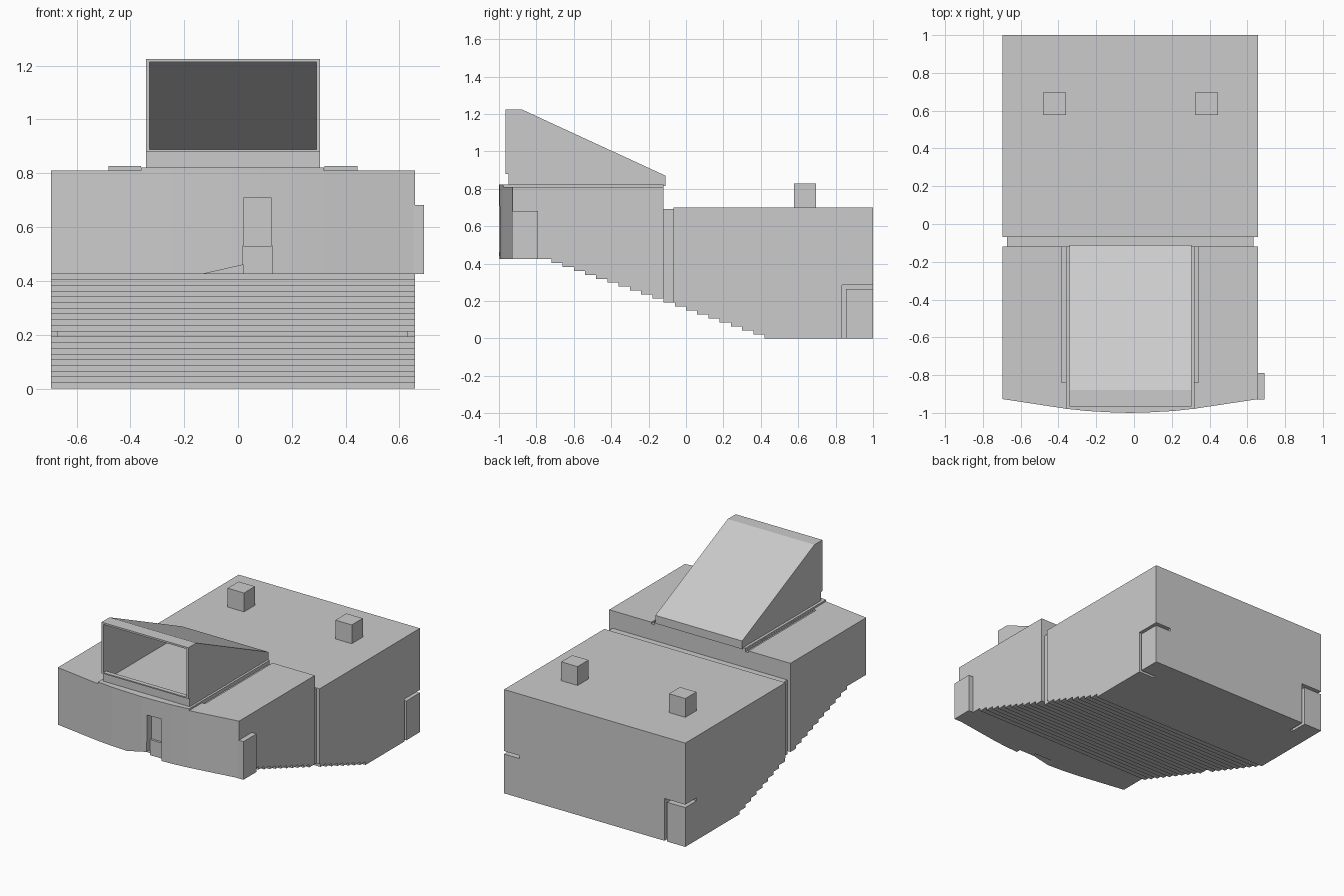
import bpy, bmesh
from mathutils import Vector

if "Cube" in bpy.data.objects:
    bpy.data.objects.remove(bpy.data.objects["Cube"])

L, R = -0.695, 0.657  # body side planes


def prism(name, pts, axis, a, b):
    """Extrude a 2D outline: axis 'x' uses (y, z) points, 'y' uses (x, z), 'z' uses (x, y)."""
    place = {'x': lambda p, t: (t, p[0], p[1]),
             'y': lambda p, t: (p[0], t, p[1]),
             'z': lambda p, t: (p[0], p[1], t)}[axis]
    bm = bmesh.new()
    lo = [bm.verts.new(place(p, a)) for p in pts]
    hi = [bm.verts.new(place(p, b)) for p in pts]
    n = len(pts)
    bm.faces.new(lo)
    bm.faces.new(hi[::-1])
    for i in range(n):
        j = (i + 1) % n
        bm.faces.new((lo[i], hi[i], hi[j], lo[j]))
    bmesh.ops.recalc_face_normals(bm, faces=bm.faces)
    me = bpy.data.meshes.new(name)
    bm.to_mesh(me)
    bm.free()
    ob = bpy.data.objects.new(name, me)
    bpy.context.collection.objects.link(ob)
    return ob


def box(name, x0, x1, y0, y1, z0, z1):
    return prism(name, [(x0, y0), (x1, y0), (x1, y1), (x0, y1)], 'z', z0, z1)


def cut(target, *cutters):
    for c in cutters:
        c.hide_render = True
        m = target.modifiers.new("cut", 'BOOLEAN')
        m.operation, m.solver, m.object = 'DIFFERENCE', 'EXACT', c
    bpy.context.view_layer.objects.active = target
    for m in list(target.modifiers):
        bpy.ops.object.modifier_apply(modifier=m.name)


# stepped underside, shared by all three body sections
stairs = [(-1.2, -0.1), (-1.2, 0.425), (-0.72, 0.425)]
N = 20
for k in range(N):
    y, z = -0.72 + 1.2 * k / N, 0.425 * (1 - (k + 1) / N)
    stairs += [(y, z), (y + 1.2 / N, z)] if k else [(y, z), (y + 0.06, z)]
stairs += [(0.48, -0.1)]
under = prism("underside_cutter", stairs, 'x', -1, 1)
helpers = [under]

# rear body, with gaps around the lower corner blocks
rear = box("rear_body", L, R, -0.068, 1.0, 0, 0.70)
gaps = [box("gap_cutter", 0.54, 0.8, 0.835, 0.855, -0.1, 0.285),
        box("gap_cutter", 0.54, 0.8, 0.835, 1.1, 0.265, 0.285),
        box("gap_cutter", -0.56, -0.54, 0.88, 1.1, -0.1, 0.285),
        box("gap_cutter", -0.8, -0.54, 0.88, 1.1, 0.265, 0.285)]
cut(rear, under, *gaps)
helpers += gaps

# recessed neck between the sections
neck = box("neck", -0.672, 0.632, -0.13, -0.06, 0.1, 0.692)
cut(neck, under)

# front body with bowed face
bow = [(-0.36, -0.978), (-0.25, -0.99), (-0.12, -0.997), (-0.02, -1.0),
       (0.08, -0.997), (0.21, -0.99), (0.32, -0.978)]
front = prism("front_body", [(L, -0.12), (L, -0.927)] + bow + [(R, -0.927), (R, -0.12)],
              'z', 0.1, 0.81)
slot = box("slot_cutter", 0.02, 0.125, -1.1, -0.95, 0.53, 0.708)
slot_low = box("slot_cutter", 0.018, 0.126, -1.1, -0.965, 0.3, 0.531)
wedge = prism("wedge_cutter", [(-0.155, 0.42), (0.02, 0.46), (0.02, 0.3), (-0.155, 0.3)],
              'y', -1.1, -0.94)
grooves = [box("groove_cutter", x, x + 0.022, -0.84, -0.1, 0.798, 0.9) for x in (-0.383, 0.32)]
cut(front, under, slot, slot_low, wedge, *grooves)
helpers += [slot, slot_low, wedge] + grooves

# raised centre deck under the hood
deck = prism("centre_deck", [(-0.36, -0.12)] + bow + [(0.32, -0.12)], 'z', 0.805, 0.822)

# open-fronted hood
hood = prism("hood", [(-0.95, 0.815), (-0.95, 0.88), (-0.965, 0.88), (-0.965, 1.225),
                      (-0.88, 1.225), (-0.11, 0.87), (-0.11, 0.815)], 'x', -0.342, 0.305)
inner = prism("hood_cutter", [(-1.1, 0.888), (-0.935, 0.888), (-0.935, 0.83), (-0.125, 0.83),
                              (-0.125, 0.862), (-0.883, 1.213), (-1.1, 1.213)],
              'x', -0.328, 0.291)
cut(hood, inner)
helpers.append(inner)

# side box and roof cubes
box("side_box", R - 0.005, 0.692, -0.93, -0.79, 0.425, 0.682)
for i, x in enumerate((-0.482, 0.322)):
    box(f"roof_cube_{i + 1}", x, x + 0.122, 0.578, 0.695, 0.69, 0.827)

# cutters are already applied
for h in helpers:
    bpy.data.objects.remove(h, do_unlink=True)
